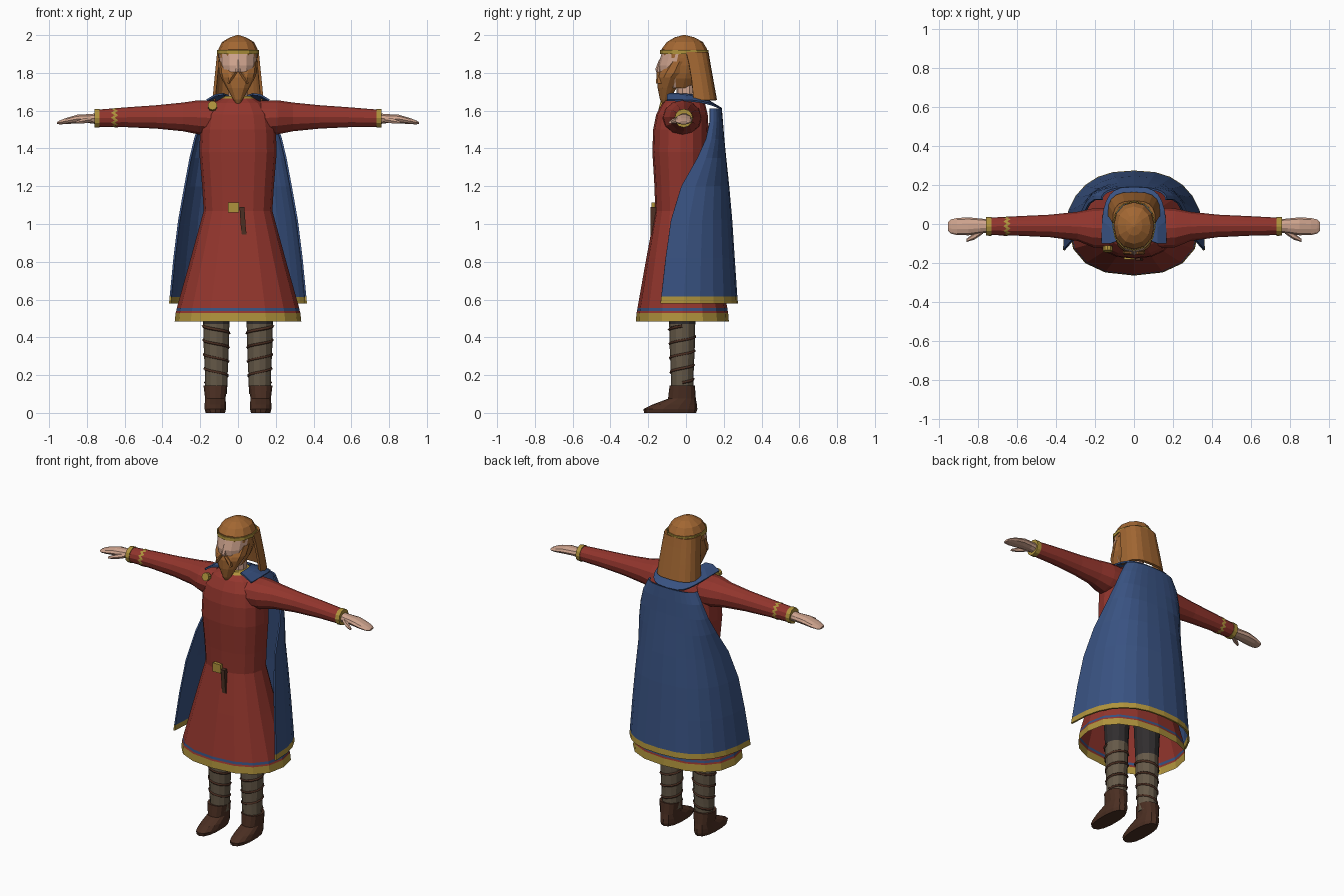
import bpy, bmesh, math
from mathutils import Vector

if "Cube" in bpy.data.objects:
    bpy.data.objects.remove(bpy.data.objects["Cube"])


def material(name, rgb):
    m = bpy.data.materials.new(name)
    m.diffuse_color = (*rgb, 1)
    m.use_nodes = True
    m.node_tree.nodes["Principled BSDF"].inputs["Base Color"].default_value = m.diffuse_color
    return m


RED = material("red_cloth", (0.29, 0.036, 0.026))
BLUE = material("blue_cloth", (0.040, 0.084, 0.22))
GOLD = material("gold_trim", (0.43, 0.29, 0.045))
HAIR = material("ginger_hair", (0.36, 0.135, 0.032))
SKIN = material("skin", (0.62, 0.37, 0.27))
WRAP = material("leg_cloth", (0.13, 0.10, 0.065))
BOOT = material("brown_leather", (0.070, 0.028, 0.016))
DARK = material("dark_trousers", (0.030, 0.027, 0.028))


def spow(v, e):
    return math.copysign(abs(v) ** e, v)


def zring(z, rx, yf, yb, cx=0, n=16, p=0.85):
    """Horizontal rounded ring between a front and a back depth."""
    yc, ry = (yf + yb) / 2, (yb - yf) / 2
    return [Vector((cx + rx * spow(math.sin(a), p), yc - ry * spow(math.cos(a), p), z))
            for a in (2 * math.pi * i / n for i in range(n))]


def xring(x, yc, zc, ry, rz, n=12):
    """Upright ring around an arm."""
    return [Vector((x, yc + ry * math.cos(a), zc + rz * math.sin(a)))
            for a in (2 * math.pi * i / n for i in range(n))]


def uring(z0, z1, rx, yb, yf, n=14, p=0.8):
    """Open U around the back, from z0 at the middle to z1 at the ends."""
    out = []
    for i in range(n + 1):
        a = math.pi * (i / n - 0.5)
        out.append(Vector((rx * spow(math.sin(a), p), yf + (yb - yf) * abs(math.cos(a)) ** p,
                           z0 + (z1 - z0) * abs(math.sin(a)) ** 2)))
    return out


def loft(name, rings, mats, bands=None, closed=True, caps=(True, True), mirror=False, thick=0):
    """Skin a list of rings; bands gives a material index for each strip."""
    bm = bmesh.new()
    rows = [[bm.verts.new(v) for v in r] for r in rings]
    n = len(rings[0])
    for k in range(len(rows) - 1):
        for i in range(n if closed else n - 1):
            j = (i + 1) % n
            f = bm.faces.new((rows[k][i], rows[k][j], rows[k + 1][j], rows[k + 1][i]))
            f.material_index = bands[k] if bands else 0
    if closed and caps[0]:
        bm.faces.new(rows[0]).material_index = bands[0] if bands else 0
    if closed and caps[1]:
        bm.faces.new(rows[-1]).material_index = bands[-1] if bands else 0
    bmesh.ops.recalc_face_normals(bm, faces=bm.faces)
    me = bpy.data.meshes.new(name)
    bm.to_mesh(me)
    bm.free()
    ob = bpy.data.objects.new(name, me)
    bpy.context.collection.objects.link(ob)
    for m in mats:
        me.materials.append(m)
    if thick:
        s = ob.modifiers.new("thickness", 'SOLIDIFY')
        s.thickness = thick
        s.offset = 0
    if mirror:
        ob.modifiers.new("mirror", 'MIRROR')
    return ob


def box(name, lo, hi, mat):
    x0, y0, z0 = lo
    x1, y1, z1 = hi
    rings = [[Vector((x0, y0, z)), Vector((x1, y0, z)), Vector((x1, y1, z)), Vector((x0, y1, z))]
             for z in (z0, z1)]
    return loft(name, rings, [mat])


# Tunic with flared skirt, trimmed hem and neckline
tunic = [(.485, .335, -.265, .227), (.53, .33, -.262, .223), (.54, .327, -.259, .221),
         (.555, .324, -.257, .219), (.82, .25, -.21, .165), (1.07, .182, -.163, .12),
         (1.2, .19, -.167, .118), (1.38, .205, -.178, .12), (1.5, .20, -.174, .12),
         (1.58, .185, -.158, .115), (1.64, .14, -.125, .10), (1.665, .09, -.095, .075),
         (1.678, .068, -.08, .06)]
loft("tunic", [zring(*t) for t in tunic], [RED, GOLD, BLUE],
     [1, 0, 2, 0, 0, 0, 0, 0, 0, 0, 0, 1], caps=(False, True))

# Sleeves with gold cuffs
sleeve = [(.12, -.02, 1.56, .105, .095), (.21, -.02, 1.565, .10, .09), (.29, -.012, 1.567, .075, .076),
          (.43, -.01, 1.567, .058, .062), (.60, -.01, 1.565, .050, .052), (.735, -.012, 1.56, .045, .046)]
loft("sleeves", [xring(*s) for s in sleeve], [RED], mirror=True)
loft("cuffs", [xring(.732, -.012, 1.56, .049, .05), xring(.76, -.012, 1.56, .048, .049)],
     [GOLD], mirror=True)

# Zigzag trim on one sleeve
zig = [xring(-.672, -.011, 1.5625, .0495, .052, 24), xring(-.64, -.011, 1.5625, .0495, .052, 24)]
for i in range(24):
    zig[0][i].x += .018 * (i % 2)
    zig[1][i].x += .018 * (i % 2) - .012
loft("sleeve_zigzag", zig, [GOLD], caps=(False, False))

# Hands
hand = [(.745, -.01, 1.557, .034, .03), (.79, -.01, 1.558, .038, .025), (.85, -.012, 1.556, .046, .024),
        (.91, -.013, 1.545, .044, .017), (.943, -.013, 1.538, .036, .011), (.957, -.013, 1.535, .022, .006)]
loft("hands", [xring(*h, n=10) for h in hand], [SKIN], mirror=True)
loft("thumbs", [xring(x, y, z, r * 1.2, r, 6) for x, y, z, r in
                [(.775, -.03, 1.553, .016), (.82, -.062, 1.545, .015), (.86, -.084, 1.538, .007)]],
     [SKIN], mirror=True)

# Cape with gold hem, and its collar over the shoulders
cape = [(.58, .36, .27, -.135), (.615, .357, .267, -.131), (.82, .337, .253, -.108), (1.02, .312, .24, -.08),
        (1.2, .28, .224, -.025), (1.35, .252, .208, .06), (1.45, .228, .198, .105),
        (1.54, .20, .191, .125), (1.61, .165, .185, .125)]
loft("cape", [uring(z, z, rx, yb, yf) for z, rx, yb, yf in cape], [BLUE, GOLD],
     [1] + [0] * 7, closed=False, thick=.01)
loft("cape_collar", [uring(1.61, 1.655, .165, .188, -.10, p=.6), uring(1.645, 1.682, .12, .13, -.10, p=.7),
                     uring(1.675, 1.688, .078, .075, -.085)], [BLUE], closed=False, thick=.01)

# Shoulder brooch
bpy.ops.mesh.primitive_cylinder_add(vertices=10, radius=.025, depth=.025,
                                    location=(-.135, -.128, 1.625), rotation=(math.radians(75), 0, 0))
bpy.context.object.name = "brooch"
bpy.context.object.data.materials.append(GOLD)

# Belt buckle and hanging strap
box("buckle", (-.052, -.182, 1.06), (.004, -.155, 1.115), GOLD)
strap = [[Vector((x + dx, y, z)) for x, y in ((-.012, -.188), (.014, -.188), (.014, -.15), (-.012, -.15))]
         for z, dx in ((.945, .032), (.97, .028), (1.09, .02))]
loft("belt_strap", strap, [BOOT])

# Neck and head, hair at the sides and back of the head
loft("neck", [zring(1.64, .055, -.05, .055, n=10), zring(1.78, .05, -.05, .045, n=10)], [SKIN])
head = loft("head", [zring(*h, n=14, p=.95) for h in
                     [(1.72, .055, -.11, .04), (1.77, .083, -.135, .075), (1.80, .092, -.143, .09),
                      (1.84, .099, -.147, .10), (1.90, .103, -.13, .108)]], [SKIN, HAIR])
for f in head.data.polygons:
    if f.center.y > -.07 and f.center.z > 1.74:
        f.material_index = 1
loft("nose", [zring(1.805, .014, -.158, -.12, n=6), zring(1.82, .014, -.162, -.12, n=6),
              zring(1.87, .006, -.143, -.12, n=6)], [SKIN])

# Beard, with a moustache either side
loft("beard", [zring(*b, n=12, p=.95) for b in
               [(1.633, .008, -.124, -.106), (1.66, .026, -.138, -.085), (1.72, .06, -.15, -.05),
                (1.775, .09, -.153, -.01), (1.80, .099, -.146, .02), (1.86, .105, -.10, .03)]], [HAIR])
loft("moustache", [zring(z, r, y - .014, y + .02, cx, n=6) for z, r, y, cx in
                   [(1.745, .006, -.145, .05), (1.775, .016, -.143, .036), (1.805, .010, -.143, .012)]],
     [HAIR], mirror=True)

# Crown of hair with a gold headband
loft("hair_crown", [zring(*c, n=12, p=.95) for c in
                    [(1.88, .104, -.13, .112), (1.925, .104, -.13, .112), (1.963, .085, -.102, .09),
                     (1.988, .043, -.06, .045), (2.0, .006, -.016, -.004)]], [HAIR])
loft("headband", [zring(z, .109, -.135, .117, n=12, p=.95) for z in (1.9, 1.92)], [GOLD],
     caps=(False, False), thick=.006)

# Long hair hanging down the back
loft("long_hair", [uring(z, z, rx, yb, yf, n=10, p=.65) for z, rx, yb, yf in
                   [(1.655, .128, .157, .04), (1.76, .118, .138, .03), (1.85, .109, .122, .015),
                    (1.91, .103, .112, .0)]], [HAIR], closed=False, thick=.015)

# Legs: cloth wrappings below, dark trousers above
loft("legs", [zring(z, r, -.02 - r, -.02 + r, .115, n=12, p=1) for z, r in
              [(.1, .057), (.2, .06), (.36, .067), (.47, .069), (.6, .075), (.9, .088)]],
     [WRAP, DARK], [0, 0, 0, 1, 1], mirror=True)

# Leather strips wound around the lower legs
cu = bpy.data.curves.new("leg_straps", 'CURVE')
cu.dimensions = '3D'
cu.bevel_depth = .008
cu.bevel_resolution = 0
steps = 48
sp = cu.splines.new('POLY')
sp.points.add(steps)
for i in range(steps + 1):
    t = i / steps
    a = t * 4 * 2 * math.pi
    r = .058 + .012 * t
    sp.points[i].co = (.115 + r * math.cos(a), -.02 + r * math.sin(a), .16 + .30 * t, 1)
cu.materials.append(BOOT)
straps = bpy.data.objects.new("leg_straps", cu)
bpy.context.collection.objects.link(straps)
straps.modifiers.new("mirror", 'MIRROR')

# Boots
loft("boots", [zring(z, rx, yf, yb, .12, n=14) for z, rx, yf, yb in
               [(0, .052, -.222, .054), (.02, .058, -.225, .06), (.045, .058, -.175, .058),
                (.075, .055, -.095, .052), (.145, .064, -.087, .047)]], [BOOT], mirror=True)
